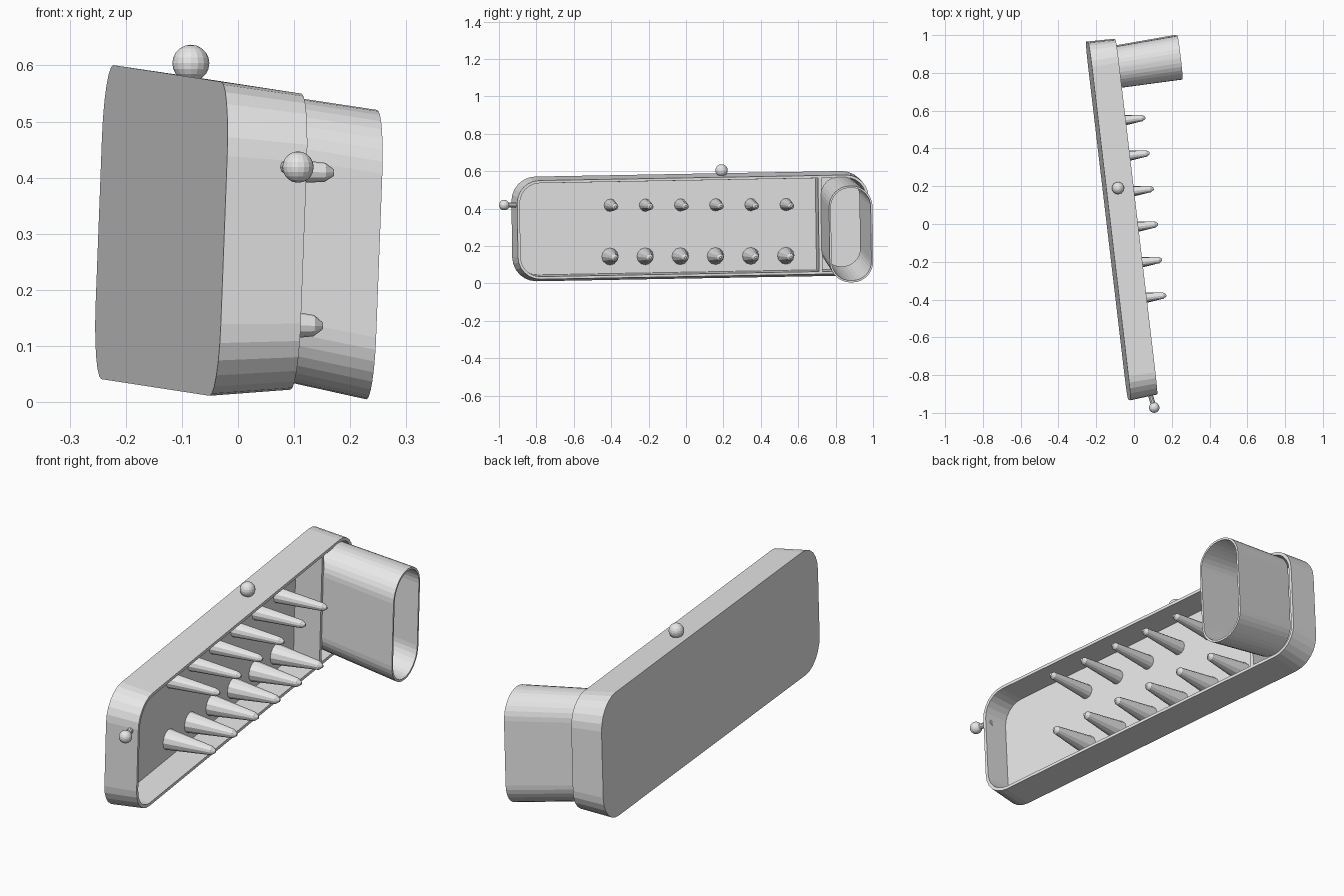
import bpy, bmesh, math
from mathutils import Vector

if "Cube" in bpy.data.objects:
    bpy.data.objects.remove(bpy.data.objects["Cube"])

# Tilted frame of the tray: U along it, V up, N out of the open side
U = Vector((-0.117, 0.993, 0.018)).normalized()
N = Vector((0.99, 0.117, -0.036))
N = (N - U * N.dot(U)).normalized()
V = N.cross(U)
O = Vector((-0.1365, 0.016, 0.306))   # centre of the back face

grey = bpy.data.materials.new("light_grey")
grey.diffuse_color = (0.8, 0.8, 0.8, 1)
grey.use_nodes = True
grey.node_tree.nodes["Principled BSDF"].inputs["Base Color"].default_value = grey.diffuse_color


def P(u, v, n):
    return O + U * u + V * v + N * n


def local(p):
    d = Vector(p) - O
    return d.dot(U), d.dot(V), d.dot(N)


def finish(bm, name):
    bmesh.ops.recalc_face_normals(bm, faces=bm.faces)
    me = bpy.data.meshes.new(name)
    bm.to_mesh(me)
    bm.free()
    me.materials.append(grey)
    ob = bpy.data.objects.new(name, me)
    bpy.context.collection.objects.link(ob)
    return ob


def rounded(cu, cv, hu, hv, r, n, seg=6):
    """Rounded rectangle in the tray frame at depth n."""
    pts = []
    for k, (su, sv) in enumerate(((1, 1), (-1, 1), (-1, -1), (1, -1))):
        for i in range(seg + 1):
            a = math.pi / 2 * (k + i / seg)
            pts.append(P(cu + su * (hu - r) + r * math.cos(a),
                         cv + sv * (hv - r) + r * math.sin(a), n))
    return pts


def loft(name, loops, cap=False, closed=False):
    bm = bmesh.new()
    rings = [[bm.verts.new(p) for p in l] for l in loops]
    pairs = list(zip(rings, rings[1:]))
    if closed:
        pairs.append((rings[-1], rings[0]))
    for a, b in pairs:
        for i in range(len(a)):
            j = (i + 1) % len(a)
            bm.faces.new((a[i], a[j], b[j], b[i]))
    if cap:
        bm.faces.new(rings[0])
        bm.faces.new(rings[-1])
    return finish(bm, name)


def taper(name, base, axis, stations, sides=12):
    """Round peg from (distance, radius) stations along an axis."""
    axis = Vector(axis).normalized()
    e1 = axis.cross(U if abs(axis.dot(U)) < 0.8 else V).normalized()
    e2 = axis.cross(e1)
    loops = []
    for d, r in stations:
        loops.append([Vector(base) + axis * d
                      + (e1 * math.cos(t) + e2 * math.sin(t)) * r
                      for t in (2 * math.pi * i / sides for i in range(sides))])
    return loft(name, loops, cap=True)


def ball(name, centre, r):
    bm = bmesh.new()
    bmesh.ops.create_uvsphere(bm, u_segments=16, v_segments=10, radius=r)
    bmesh.ops.translate(bm, verts=bm.verts, vec=Vector(centre))
    return finish(bm, name)


# Open tray with drafted walls
D, FLOOR = 0.145, 0.02
loft("tray", [rounded(0, 0, 0.954, 0.28, 0.13, 0),
              rounded(0.006, 0, 0.946, 0.264, 0.12, D),
              rounded(0.006, 0, 0.932, 0.25, 0.107, D),
              rounded(0.004, 0, 0.925, 0.245, 0.10, FLOOR)], cap=True)

# Partition between the peg bed and the spout
loft("partition", [rounded(0.69, 0, 0.009, 0.247, 0.001, FLOOR - 0.005, 1),
                   rounded(0.69, 0, 0.009, 0.25, 0.001, D - 0.002, 1)], cap=True)

# Oval spout leaving the tray at a downward slant
u0, v0, n0 = local((-0.08, 0.833, 0.326))
u1, v1, n1 = local((0.238, 0.883, 0.263))
n0 = D - 0.02
w = 0.01
loft("spout", [rounded(u0, v0, 0.11, 0.246, 0.105, n0, 8),
               rounded(u1, v1, 0.117, 0.258, 0.112, n1, 8),
               rounded(u1, v1, 0.117 - w, 0.258 - w, 0.112 - w, n1, 8),
               rounded(u0, v0, 0.11 - w, 0.246 - w, 0.105 - w, n0, 8)], closed=True)

# Two rows of tapered pegs
for row, z, r, tip, length in (("upper", 0.417, 0.034, 0.017, 0.222),
                               ("lower", 0.143, 0.046, 0.019, 0.212)):
    for i in range(6):
        u, v, _ = local((-0.05, -0.403 + i * 0.1906, z))
        taper(f"{row}_peg_{i + 1}", P(u, v, FLOOR - 0.003), N,
              [(0, r), (length, tip), (length + 0.016, 0.006)])

# Round knob on top, and a stemmed knob on the front end
ball("top_knob", (-0.084, 0.19, 0.604), 0.033)
front = Vector((0.107, -0.972, 0.419))
ball("front_knob", front, 0.028)
root = Vector((0.082, -0.89, 0.419))
taper("front_knob_stem", root, front - root, [(0, 0.013), ((front - root).length, 0.013)], 10)
